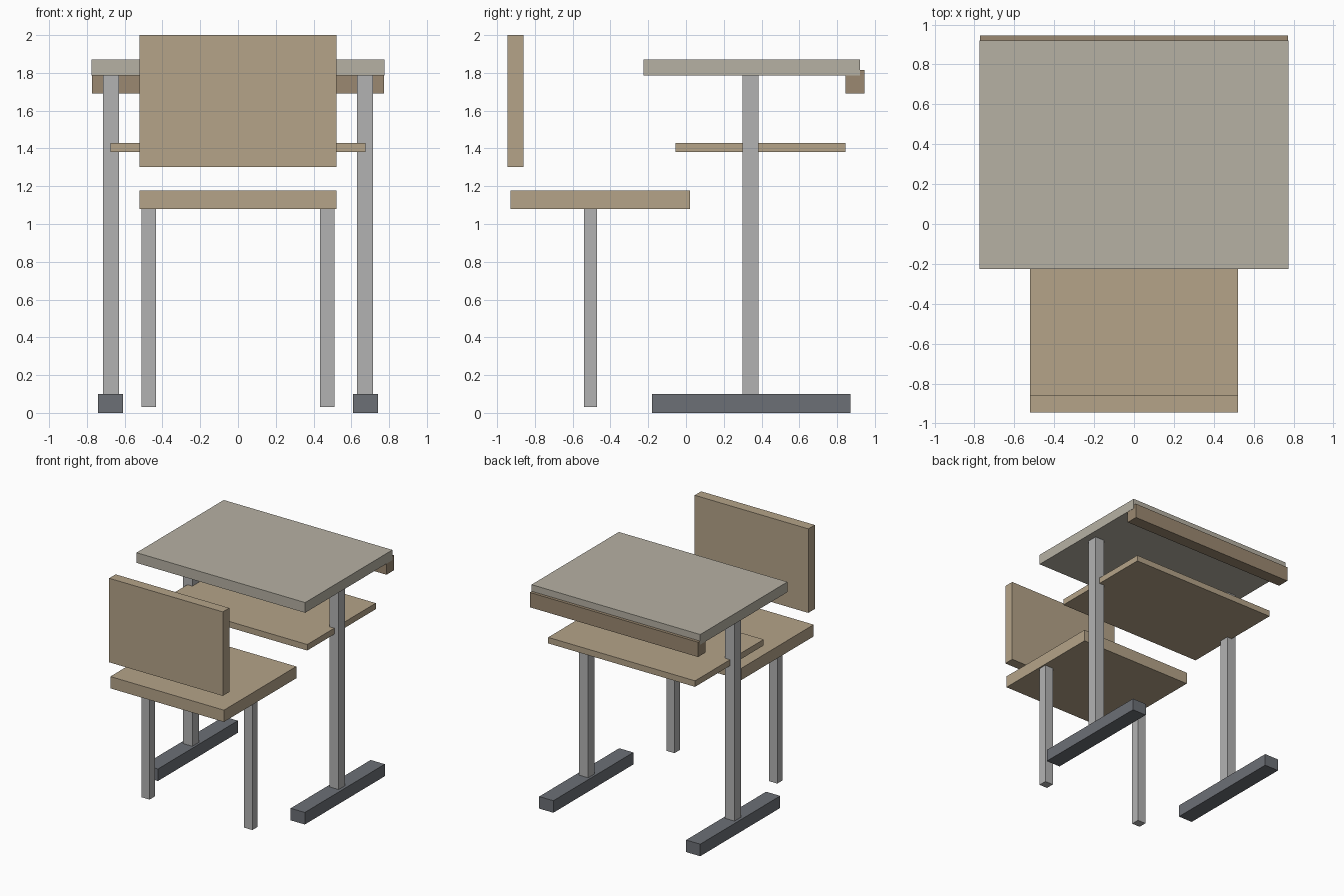
import bpy
import bmesh
from mathutils import Vector

if "Cube" in bpy.data.objects:
    bpy.data.objects.remove(bpy.data.objects["Cube"])


def material(name, rgb):
    m = bpy.data.materials.new(name)
    m.diffuse_color = (*rgb, 1.0)
    m.use_nodes = True
    m.node_tree.nodes["Principled BSDF"].inputs["Base Color"].default_value = m.diffuse_color
    return m


wood = material("light_wood", (0.46, 0.37, 0.25))
dark_wood = material("dark_wood", (0.33, 0.25, 0.165))
laminate = material("laminate", (0.47, 0.44, 0.37))
steel = material("steel", (0.45, 0.45, 0.45))
dark_steel = material("dark_steel", (0.15, 0.16, 0.18))


def box(name, xs, ys, zs, mat):
    """Axis-aligned box from its low and high limits on each axis."""
    lo, hi = Vector((xs[0], ys[0], zs[0])), Vector((xs[1], ys[1], zs[1]))
    bm = bmesh.new()
    bmesh.ops.create_cube(bm, size=1.0)
    bmesh.ops.scale(bm, vec=hi - lo, verts=bm.verts)
    mesh = bpy.data.meshes.new(name)
    bm.to_mesh(mesh)
    bm.free()
    mesh.materials.append(mat)
    obj = bpy.data.objects.new(name, mesh)
    obj.location = (lo + hi) / 2
    bpy.context.collection.objects.link(obj)
    return obj


def pair(name, xs, ys, zs, mat):
    """Matching boxes on the left and right sides."""
    box("right_" + name, xs, ys, zs, mat)
    box("left_" + name, (-xs[1], -xs[0]), ys, zs, mat)


# Desk: top, rear rail, book shelf
box("desk_top", (-0.775, 0.775), (-0.225, 0.92), (1.785, 1.87), laminate)
box("rear_rail", (-0.773, 0.773), (0.845, 0.945), (1.692, 1.815), dark_wood)
box("book_shelf", (-0.675, 0.675), (-0.055, 0.845), (1.38, 1.43), wood)

# Desk supports: posts standing on long floor runners
pair("desk_post", (0.63, 0.715), (0.30, 0.385), (0.10, 1.785), steel)
pair("floor_runner", (0.61, 0.74), (-0.18, 0.87), (0.0, 0.10), dark_steel)

# Chair: seat, floating backrest, two legs
box("seat", (-0.522, 0.522), (-0.93, 0.02), (1.08, 1.178), wood)
box("backrest", (-0.522, 0.522), (-0.945, -0.86), (1.302, 2.0), wood)
pair("chair_leg", (0.435, 0.51), (-0.54, -0.47), (0.03, 1.08), steel)
